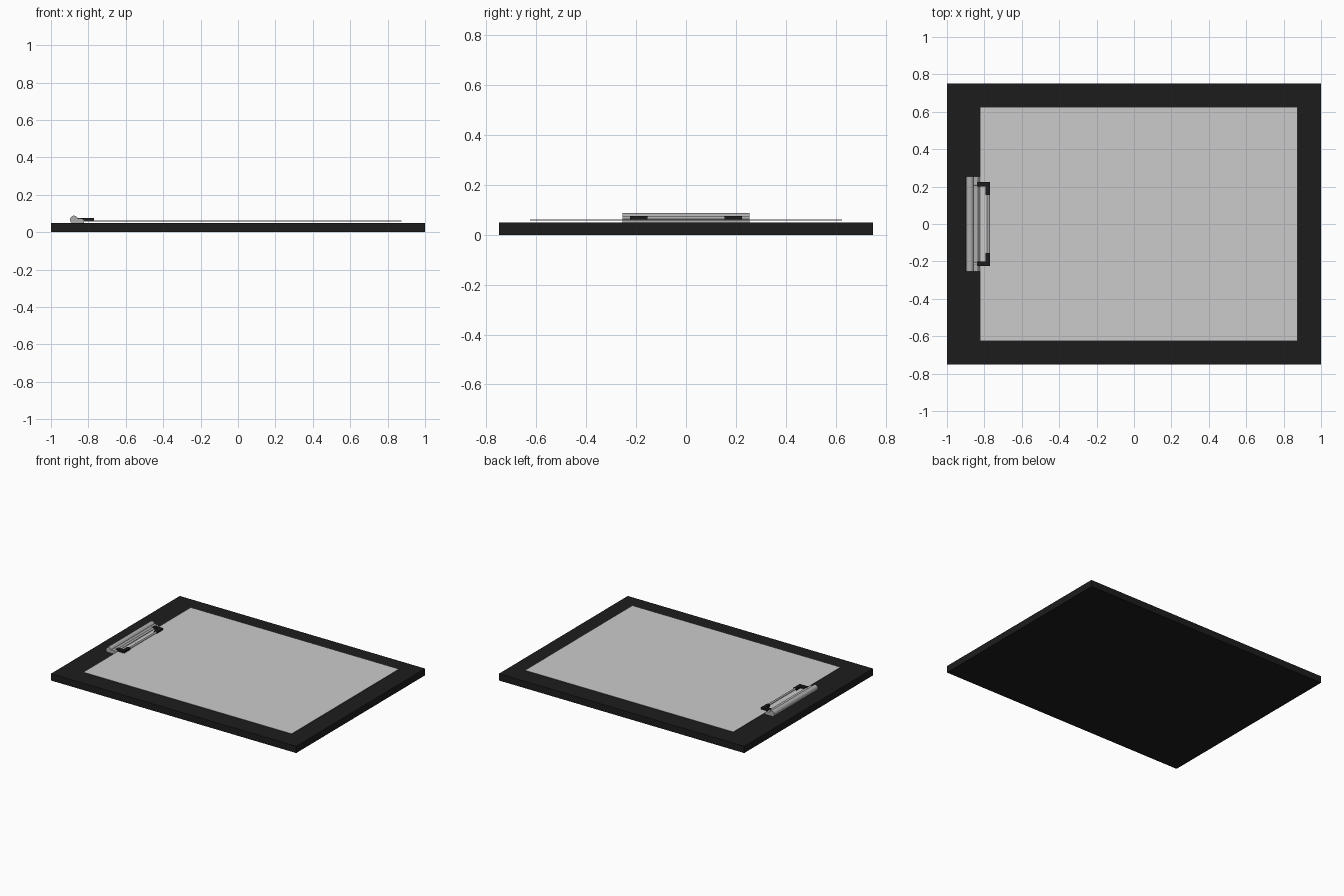
import bpy, bmesh, math
from mathutils import Vector

if "Cube" in bpy.data.objects:
    bpy.data.objects.remove(bpy.data.objects["Cube"])


def material(name, rgb):
    m = bpy.data.materials.new(name)
    m.diffuse_color = (*rgb, 1)
    m.use_nodes = True
    m.node_tree.nodes["Principled BSDF"].inputs["Base Color"].default_value = m.diffuse_color
    return m


BLACK = material("black", (0.012, 0.012, 0.012))
WHITE = material("paper_white", (0.8, 0.8, 0.8))
STEEL = material("steel", (0.42, 0.42, 0.42))


def finish(name, bm, mat):
    bmesh.ops.recalc_face_normals(bm, faces=bm.faces)
    me = bpy.data.meshes.new(name)
    bm.to_mesh(me)
    bm.free()
    ob = bpy.data.objects.new(name, me)
    bpy.context.collection.objects.link(ob)
    me.materials.append(mat)
    return ob


def extrude(name, points, direction, mat):
    """Extrude a closed planar outline along a vector."""
    bm = bmesh.new()
    face = bm.faces.new([bm.verts.new(p) for p in points])
    geo = bmesh.ops.extrude_face_region(bm, geom=[face], use_keep_orig=True)
    top = [v for v in geo["geom"] if isinstance(v, bmesh.types.BMVert)]
    bmesh.ops.translate(bm, vec=Vector(direction), verts=top)
    return finish(name, bm, mat)


def box(name, x0, x1, y0, y1, z0, z1, mat):
    pts = [(x0, y0, z0), (x1, y0, z0), (x1, y1, z0), (x0, y1, z0)]
    return extrude(name, pts, (0, 0, z1 - z0), mat)


def rod(name, a, b, radius, sides, mat):
    bpy.ops.mesh.primitive_cylinder_add(
        vertices=sides, radius=radius, depth=(Vector(b) - Vector(a)).length,
        location=(Vector(a) + Vector(b)) / 2)
    ob = bpy.context.object
    ob.name = name
    ob.rotation_euler = (Vector(b) - Vector(a)).to_track_quat('Z', 'Y').to_euler()
    ob.data.materials.append(mat)
    bpy.ops.object.shade_smooth_by_angle(angle=math.radians(40))
    return ob


# Board and sheet
box("board", -1, 1, -0.75, 0.75, 0, 0.05, BLACK)
box("paper", -0.823, 0.875, -0.625, 0.625, 0.058, 0.061, WHITE)

# Clip: round spine and the flat jaw in front of it
rod("clip_spine", (-0.877, -0.255, 0.067), (-0.877, 0.255, 0.067), 0.021, 32, STEEL)
jaw = [(-0.872, 0.05), (-0.824, 0.05), (-0.824, 0.064), (-0.835, 0.073), (-0.872, 0.073)]
extrude("clip_jaw", [(x, -0.255, z) for x, z in jaw], (0, 0.51, 0), STEEL)

# Wire loop with black grips at both corners
rod("loop_bar", (-0.779, -0.21, 0.068), (-0.779, 0.21, 0.068), 0.007, 16, STEEL)
for s, side in ((-1, "front"), (1, "back")):
    rod("loop_arm_" + side, (-0.86, s * 0.212, 0.068), (-0.78, s * 0.212, 0.068), 0.007, 16, STEEL)
    grip = [(-0.84, 0.2), (-0.794, 0.2), (-0.794, 0.155), (-0.77, 0.155),
            (-0.77, 0.225), (-0.84, 0.225)]
    extrude("corner_grip_" + side, [(x, s * y, 0.06) for x, y in grip], (0, 0, 0.016), BLACK)
